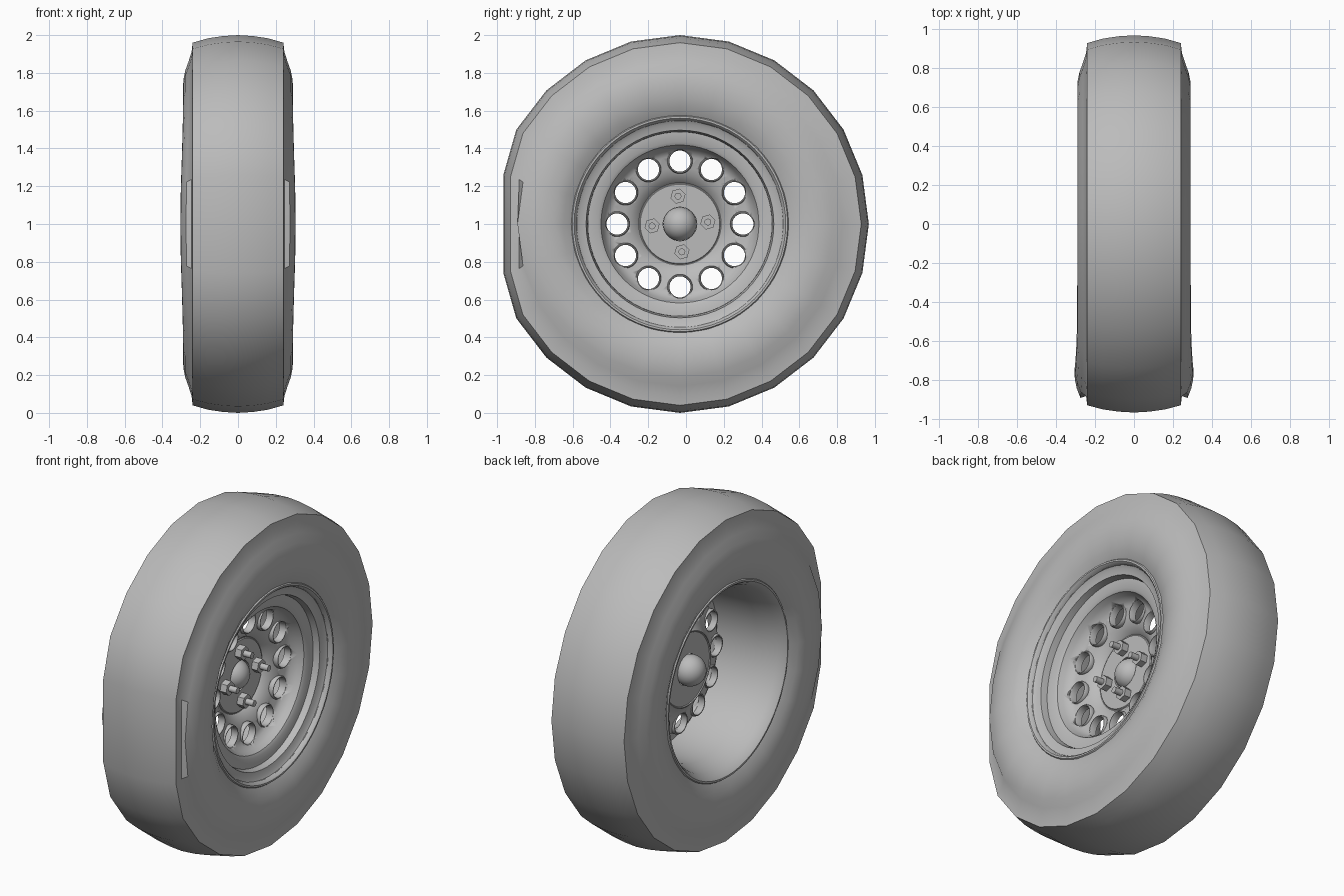
import bpy, bmesh, math
from mathutils import Matrix, Vector

if "Cube" in bpy.data.objects:
    bpy.data.objects.remove(bpy.data.objects["Cube"])

CY, CZ = -0.032, 1.0          # axle position
mat = bpy.data.materials.new("grey")
mat.diffuse_color = (0.5, 0.5, 0.5, 1)
mat.use_nodes = True
mat.node_tree.nodes["Principled BSDF"].inputs["Base Color"].default_value = mat.diffuse_color


def finish(bm, name, angle=35):
    bmesh.ops.recalc_face_normals(bm, faces=bm.faces)
    me = bpy.data.meshes.new(name)
    bm.to_mesh(me)
    bm.free()
    ob = bpy.data.objects.new(name, me)
    bpy.context.collection.objects.link(ob)
    me.materials.append(mat)
    ob.location = (0, CY, CZ)
    bpy.ops.object.select_all(action='DESELECT')
    ob.select_set(True)
    bpy.context.view_layer.objects.active = ob
    bpy.ops.object.shade_smooth_by_angle(angle=math.radians(angle))
    return ob


def revolve(bm, profile, n, closed=True, centre=(0, 0)):
    """Turn an (x, radius) profile around the x axis."""
    rings = []
    for i in range(n):
        a = 2 * math.pi * i / n
        rings.append([bm.verts.new((x, centre[0] + r * math.cos(a), centre[1] + r * math.sin(a)))
                      for x, r in profile])
    m = len(profile)
    for i in range(n):
        p, q = rings[i], rings[(i + 1) % n]
        for j in range(m if closed else m - 1):
            k = (j + 1) % m
            bm.faces.new((p[j], p[k], q[k], q[j]))


def cylinder(bm, x0, x1, r, n, centre, turn=0):
    mtx = (Matrix.Translation(((x0 + x1) / 2, *centre))
           @ Matrix.Rotation(turn, 4, 'X') @ Matrix.Rotation(math.pi / 2, 4, 'Y'))
    bmesh.ops.create_cone(bm, cap_ends=True, segments=n, radius1=r, radius2=r,
                          depth=x1 - x0, matrix=mtx)


def around(count, r, start=0):
    return [(r * math.cos(start + 2 * math.pi * i / count),
             r * math.sin(start + 2 * math.pi * i / count)) for i in range(count)]


# Tyre: mirrored half profile, pressed flat and bulged on the loaded side
half = [(0, 1.0), (0.08, 0.995), (0.16, 0.983), (0.24, 0.96), (0.246, 0.91), (0.262, 0.86),
        (0.28, 0.81), (0.289, 0.765), (0.291, 0.72), (0.286, 0.67), (0.272, 0.62),
        (0.25, 0.575), (0.235, 0.55)]
bm = bmesh.new()
revolve(bm, [(-x, r) for x, r in half[:0:-1]] + half, 24, closed=False)
for v in bm.verts:
    r = math.hypot(v.co.y, v.co.z)
    toward = max(0, -v.co.y / r)
    if r > 0.9:
        v.co.y = max(v.co.y, -0.935 * r)
    elif r > 0.6:
        v.co.x *= 1 + 0.05 * toward ** 6
finish(bm, "tyre", 33)

# Rim barrel with a rolled flange on both edges
bm = bmesh.new()
revolve(bm, [(0.25, 0.576), (0.258, 0.57), (0.258, 0.56), (0.25, 0.552), (0.232, 0.546),
             (0.222, 0.53), (0.215, 0.497), (0.18, 0.49), (0.16, 0.488), (-0.1, 0.50),
             (-0.21, 0.53), (-0.25, 0.552), (-0.258, 0.56), (-0.258, 0.57), (-0.25, 0.576),
             (-0.22, 0.57), (-0.2, 0.545), (0.2, 0.545), (0.22, 0.57)], 64)
finish(bm, "rim_barrel")

# Dished wheel disc with a centre opening
front = [(0.035, 0.089), (0.035, 0.21), (0.03, 0.214), (0.03, 0.218), (0.04, 0.225),
         (0.066, 0.262), (0.08, 0.30), (0.09, 0.36), (0.102, 0.385), (0.135, 0.405),
         (0.165, 0.418), (0.175, 0.435), (0.178, 0.488)]
back = [(x - 0.02, r) for x, r in reversed(front)]
bm = bmesh.new()
revolve(bm, front + back, 72)
disc = finish(bm, "wheel_disc")

# Twelve round vent openings
vents = around(12, 0.333)
bm = bmesh.new()
for c in vents:
    cylinder(bm, -0.1, 0.3, 0.060, 32, c)
cutter = finish(bm, "vent_cutter")
mod = disc.modifiers.new("vents", 'BOOLEAN')
mod.object = cutter
mod.solver = 'EXACT'
bpy.context.view_layer.objects.active = disc
bpy.ops.object.modifier_apply(modifier=mod.name)
bpy.data.objects.remove(cutter)

# Rolled collars around the vents
bm = bmesh.new()
for c in vents:
    revolve(bm, [(0.055, 0.056), (0.09, 0.056), (0.097, 0.059), (0.097, 0.063),
                 (0.09, 0.067), (0.07, 0.067), (0.055, 0.062)], 32, centre=c)
finish(bm, "vent_collars")

# Hub ball
bm = bmesh.new()
bmesh.ops.create_uvsphere(bm, u_segments=32, v_segments=16, radius=0.089,
                          matrix=Matrix.Translation((-0.005, 0, 0)))
finish(bm, "hub_ball")

# Four wheel nuts on studs
bm = bmesh.new()
for c in around(4, 0.148, math.radians(4)):
    cylinder(bm, 0.03, 0.075, 0.041, 6, c, math.radians(15))
    cylinder(bm, 0.02, 0.125, 0.018, 16, c)
finish(bm, "wheel_nuts")
